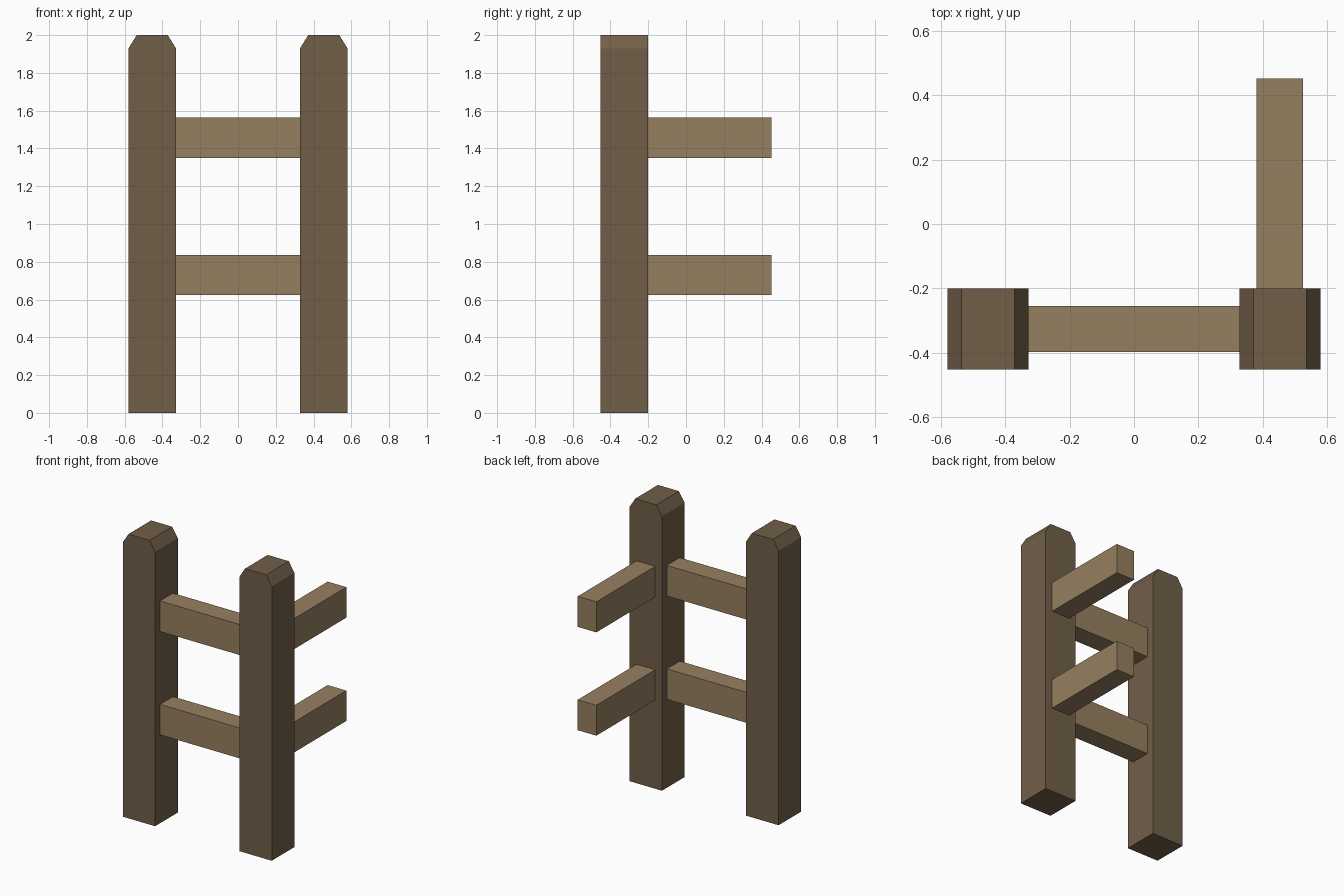
import bpy, bmesh

if "Cube" in bpy.data.objects:
    bpy.data.objects.remove(bpy.data.objects["Cube"])


def material(name, rgb):
    m = bpy.data.materials.new(name)
    m.diffuse_color = (*rgb, 1.0)
    m.use_nodes = True
    m.node_tree.nodes["Principled BSDF"].inputs["Base Color"].default_value = m.diffuse_color
    return m


dark_wood = material("dark wood", (0.165, 0.114, 0.066))
light_wood = material("light wood", (0.307, 0.216, 0.117))


def extrude_profile(name, profile, y0, y1, mat):
    """Extrude an x-z outline from y0 to y1."""
    bm = bmesh.new()
    face = bm.faces.new([bm.verts.new((x, y0, z)) for x, z in profile])
    out = bmesh.ops.extrude_face_region(bm, geom=[face])
    verts = [g for g in out["geom"] if isinstance(g, bmesh.types.BMVert)]
    bmesh.ops.translate(bm, vec=(0, y1 - y0, 0), verts=verts)
    bmesh.ops.recalc_face_normals(bm, faces=bm.faces[:])
    mesh = bpy.data.meshes.new(name)
    bm.to_mesh(mesh)
    bm.free()
    mesh.materials.append(mat)
    obj = bpy.data.objects.new(name, mesh)
    bpy.context.collection.objects.link(obj)
    return obj


def box(name, x0, x1, y0, y1, z0, z1, mat):
    return extrude_profile(name, [(x0, z0), (x1, z0), (x1, z1), (x0, z1)], y0, y1, mat)


# Posts with the left and right top edges chamfered
HALF, TOP_HALF = 0.126, 0.082
for side, cx in (("left", -0.454), ("right", 0.454)):
    outline = [(cx - HALF, 0), (cx + HALF, 0), (cx + HALF, 1.93),
               (cx + TOP_HALF, 2), (cx - TOP_HALF, 2), (cx - HALF, 1.93)]
    extrude_profile(side + "_post", outline, -0.453, -0.201, dark_wood)

# Two levels of rails: one between the posts, one running back from the right post
for level, z0, z1 in (("lower", 0.623, 0.837), ("upper", 1.35, 1.565)):
    box(level + "_front_rail", -0.328, 0.328, -0.399, -0.255, z0, z1, light_wood)
    box(level + "_side_rail", 0.381, 0.526, -0.201, 0.453, z0, z1, light_wood)
